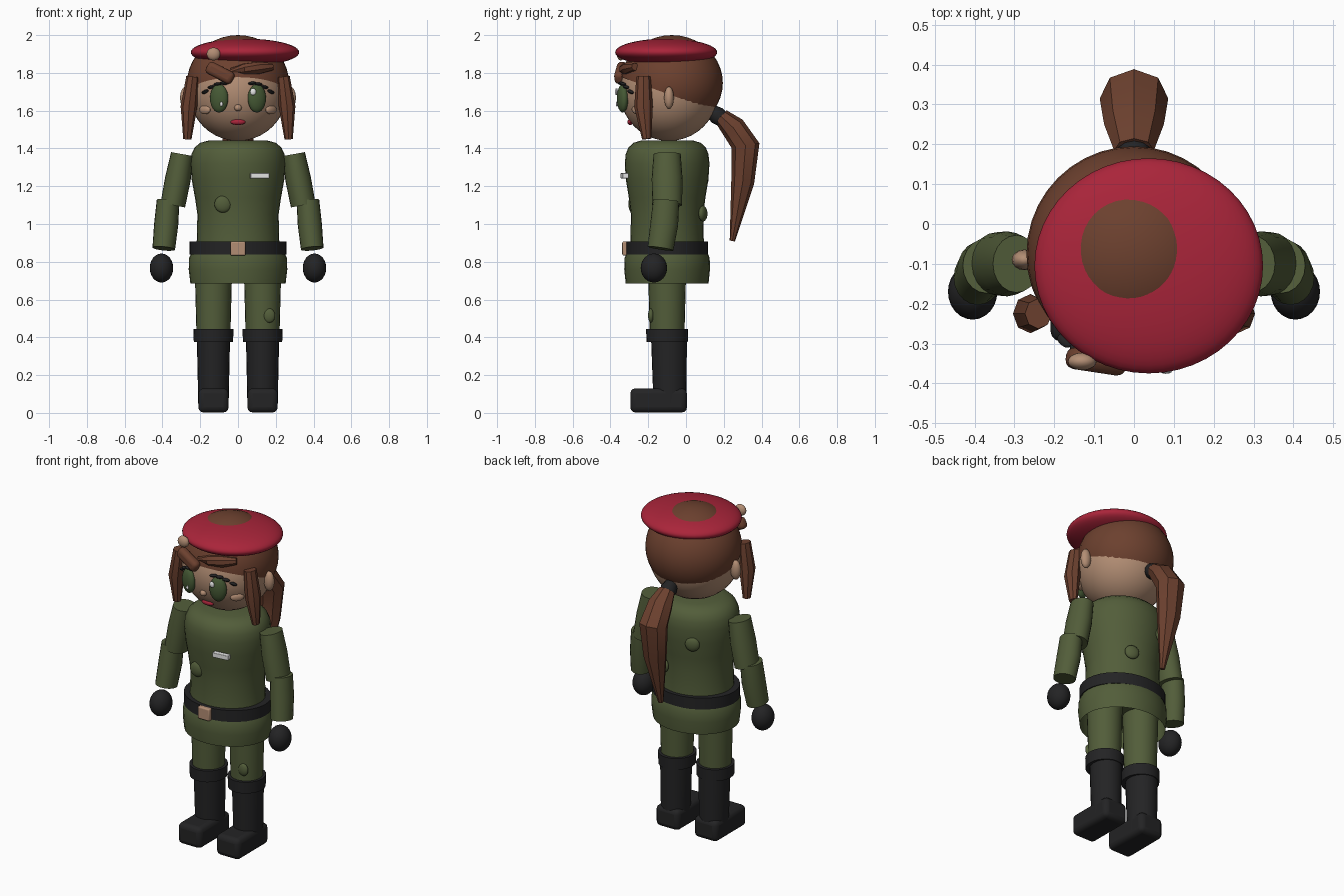
import bpy, bmesh, math
from mathutils import Vector, Matrix

if "Cube" in bpy.data.objects:
    bpy.data.objects.remove(bpy.data.objects["Cube"])


def material(name, r, g, b):
    m = bpy.data.materials.new(name)
    m.use_nodes = True
    m.diffuse_color = (r, g, b, 1)
    m.node_tree.nodes["Principled BSDF"].inputs["Base Color"].default_value = (r, g, b, 1)
    return m


GREEN = material("olive cloth", 0.085, 0.11, 0.042)
RED = material("crimson", 0.4, 0.018, 0.042)
BROWN = material("brown hair", 0.15, 0.052, 0.028)
SKIN = material("skin", 0.45, 0.27, 0.175)
BLACK = material("black leather", 0.017, 0.017, 0.018)
WHITE = material("white", 0.8, 0.8, 0.8)
IRIS = material("eye green", 0.06, 0.1, 0.035)

parts = []


def finish(name, bm, mat):
    bmesh.ops.recalc_face_normals(bm, faces=bm.faces)
    mesh = bpy.data.meshes.new(name)
    bm.to_mesh(mesh)
    bm.free()
    mesh.materials.append(mat)
    ob = bpy.data.objects.new(name, mesh)
    bpy.context.collection.objects.link(ob)
    parts.append(ob)
    return ob


def tube(name, path, mat, aspect=1.0, sides=24, caps=(True, True)):
    """Loft rings of (x, y, z, radius) square to the path."""
    bm = bmesh.new()
    pts = [Vector(p[:3]) for p in path]
    rings = []
    for i, p in enumerate(path):
        t = (pts[min(i + 1, len(pts) - 1)] - pts[max(i - 1, 0)]).normalized()
        u = (Vector((1, 0, 0)) - t * t.x).normalized()
        v = t.cross(u) * aspect
        ring = []
        for k in range(sides):
            a = math.tau * k / sides
            ring.append(bm.verts.new(pts[i] + p[3] * (u * math.cos(a) + v * math.sin(a))))
        rings.append(ring)
    for lo, hi in zip(rings, rings[1:]):
        for k in range(sides):
            j = (k + 1) % sides
            bm.faces.new((lo[k], lo[j], hi[j], hi[k]))
    for ring, cap in zip((rings[0], rings[-1]), caps):
        if cap:
            bm.faces.new(ring)
    return finish(name, bm, mat)


def ball(name, loc, size, mat, turn=(0, 0, 0), seg=24, cut=None):
    bm = bmesh.new()
    bmesh.ops.create_uvsphere(bm, u_segments=seg, v_segments=seg // 2, radius=1)
    rot = Matrix.Rotation(turn[2], 4, "Z") @ Matrix.Rotation(turn[1], 4, "Y") @ Matrix.Rotation(turn[0], 4, "X")
    bm.transform(Matrix.Translation(loc) @ rot @ Matrix.Diagonal((*size, 1)))
    if cut:
        bmesh.ops.bisect_plane(bm, geom=bm.verts[:] + bm.edges[:] + bm.faces[:],
                               plane_co=cut[0], plane_no=cut[1], clear_inner=True)
    return finish(name, bm, mat)


def box(name, loc, size, mat, bevel=0.0, turn=(0, 0)):
    bm = bmesh.new()
    bmesh.ops.create_cube(bm, size=1)
    rot = Matrix.Rotation(turn[1], 4, "Z") @ Matrix.Rotation(turn[0], 4, "Y")
    bm.transform(Matrix.Translation(loc) @ rot @ Matrix.Diagonal((*size, 1)))
    ob = finish(name, bm, mat)
    if bevel:
        mod = ob.modifiers.new("rounding", "BEVEL")
        mod.width, mod.segments = bevel, 3
    return ob


MID = -0.1          # depth of the body's axis
HEAD = Vector((0, -0.09, 1.70))
HEAD_R = 0.26


def on_face(x, z, lift=0.0):
    """A point on the front of the head."""
    return (x, HEAD.y - math.sqrt(HEAD_R ** 2 - x * x - (z - HEAD.z) ** 2) - lift, z)


def side_name(s):
    return "left" if s > 0 else "right"


# Tunic, skirt and belt
tube("tunic", [(0, MID, z, r) for z, r in (
    (0.8, 0.225), (0.92, 0.218), (1.05, 0.215), (1.14, 0.228), (1.24, 0.246), (1.32, 0.252),
    (1.37, 0.246), (1.405, 0.23), (1.43, 0.2), (1.443, 0.15))], GREEN, 0.89, 32)
tube("skirt", [(0, MID, z, r) for z, r in (
    (0.685, 0.252), (0.76, 0.261), (0.82, 0.259), (0.85, 0.245))], GREEN, 0.87, 32, (False, True))
tube("belt", [(0, MID, 0.838, 0.256), (0, MID, 0.908, 0.256)], BLACK, 0.85, 32)
box("belt_buckle", (0, -0.32, 0.87), (0.08, 0.035, 0.075), SKIN, 0.008)
box("name_plate", (0.115, -0.325, 1.255), (0.1, 0.03, 0.028), WHITE, 0.003, (0, 0.12))

# Cloth patches
ball("chest_patch", (-0.08, -0.285, 1.105), (0.045, 0.02, 0.045), GREEN)
ball("upper_back_patch", (-0.11, 0.095, 1.235), (0.042, 0.02, 0.042), GREEN, (0, 0, 0.35))
ball("lower_back_patch", (0.09, 0.09, 1.055), (0.042, 0.02, 0.042), GREEN, (0, 0, -0.35))
ball("knee_patch", (0.165, -0.185, 0.515), (0.032, 0.016, 0.038), GREEN)

# Limbs
for s in (-1, 1):
    n = side_name(s)
    tube(n + "_upper_arm", [(s * 0.295, MID, 1.37, 0.06), (s * 0.318, MID, 1.24, 0.068),
                            (s * 0.345, MID, 1.1, 0.066)], GREEN, 1.2, 20)
    tube(n + "_forearm", [(s * 0.37, -0.105, 1.125, 0.06), (s * 0.38, -0.115, 1.0, 0.064),
                          (s * 0.393, -0.135, 0.87, 0.06)], GREEN, 1.15, 20)
    ball(n + "_hand", (s * 0.405, -0.17, 0.767), (0.062, 0.07, 0.077), BLACK)
    x = s * 0.13
    tube(n + "_leg", [(x, MID, 0.42, 0.09), (x, MID, 0.8, 0.1)], GREEN, 1.02)
    tube(n + "_boot_cuff", [(x, MID, 0.375, 0.104), (x, MID, 0.445, 0.106)], BLACK, 1.05)
    tube(n + "_boot_shaft", [(x, -0.085, 0.03, 0.08), (x, -0.09, 0.4, 0.088)], BLACK, 1.08)
    box(n + "_boot_foot", (x, -0.145, 0.066), (0.16, 0.3, 0.128), BLACK, 0.028)

# Head, hair and hat
ball("head", HEAD, (HEAD_R,) * 3, SKIN, seg=40)
ball("hair_cap", (0, -0.075, 1.747), (0.27, 0.27, 0.253), BROWN, seg=40,
     cut=((0, -0.1, 1.69), (0, 0.36, 1)))
ball("beret", (0.037, -0.105, 1.909), (0.287, 0.27, 0.072), RED, seg=48)
ball("beret_badge", (-0.13, -0.345, 1.9), (0.036, 0.022, 0.034), SKIN)
tube("hair_tie", [(0, 0.135, 1.6, 0.035), (0, 0.165, 1.575, 0.048), (0, 0.2, 1.545, 0.038)], BLACK, 1, 12)
tube("ponytail", [(0, 0.185, 1.57, 0.05), (0, 0.25, 1.51, 0.075), (0, 0.315, 1.415, 0.086),
                  (0, 0.3, 1.22, 0.07), (0, 0.245, 0.91, 0.016)], BROWN, 0.87, 8)
box("short_fringe", (-0.095, -0.345, 1.8), (0.155, 0.055, 0.068), BROWN, 0.022, (0.48, -0.15))
tube("long_fringe", [(-0.04, -0.325, 1.815, 0.012), (0.03, -0.325, 1.82, 0.03),
                     (0.11, -0.305, 1.825, 0.034), (0.18, -0.27, 1.832, 0.02)], BROWN, 1, 8)

# Face and side locks
ball("nose", on_face(0, 1.615), (0.02, 0.02, 0.018), SKIN, seg=16)
ball("mouth", on_face(0, 1.54), (0.04, 0.015, 0.016), RED, seg=16)
for s in (-1, 1):
    n = side_name(s)
    ball(n + "_ear", (s * 0.275, -0.09, 1.668), (0.032, 0.026, 0.06), SKIN, seg=16)
    tube(n + "_side_lock", [(s * 0.24, -0.225, 1.78, 0.034), (s * 0.26, -0.225, 1.62, 0.044),
                            (s * 0.268, -0.208, 1.45, 0.022)], BROWN, 1.12, 8)
    ball(n + "_eye", on_face(s * 0.1, 1.665, 0.008), (0.05, 0.028, 0.075), IRIS, (0, 0, s * 0.3))
    ball(n + "_cheek", on_face(s * 0.175, 1.605), (0.04, 0.014, 0.024), SKIN, (0, 0, s * 0.8), 16)
    for i in range(4):
        x = 0.075 + 0.033 * i
        z = 1.745 - 0.005 * i * i
        ball(f"{n}_lash_{i + 1}", on_face(s * x, z, 0.01), (0.023, 0.014, 0.009), BLACK,
             (0, s * (0.15 * i - 0.1), s * x * 4), 12)
ball("left_eye_glint", (0.08, -0.368, 1.7), (0.016, 0.008, 0.019), WHITE, seg=12)
ball("right_eye_glint", (-0.088, -0.366, 1.635), (0.008, 0.006, 0.013), WHITE, seg=12)

# Smooth shading with crisp edges
bpy.ops.object.select_all(action="DESELECT")
for ob in parts:
    ob.select_set(True)
bpy.context.view_layer.objects.active = parts[0]
bpy.ops.object.shade_smooth_by_angle(angle=math.radians(35))
